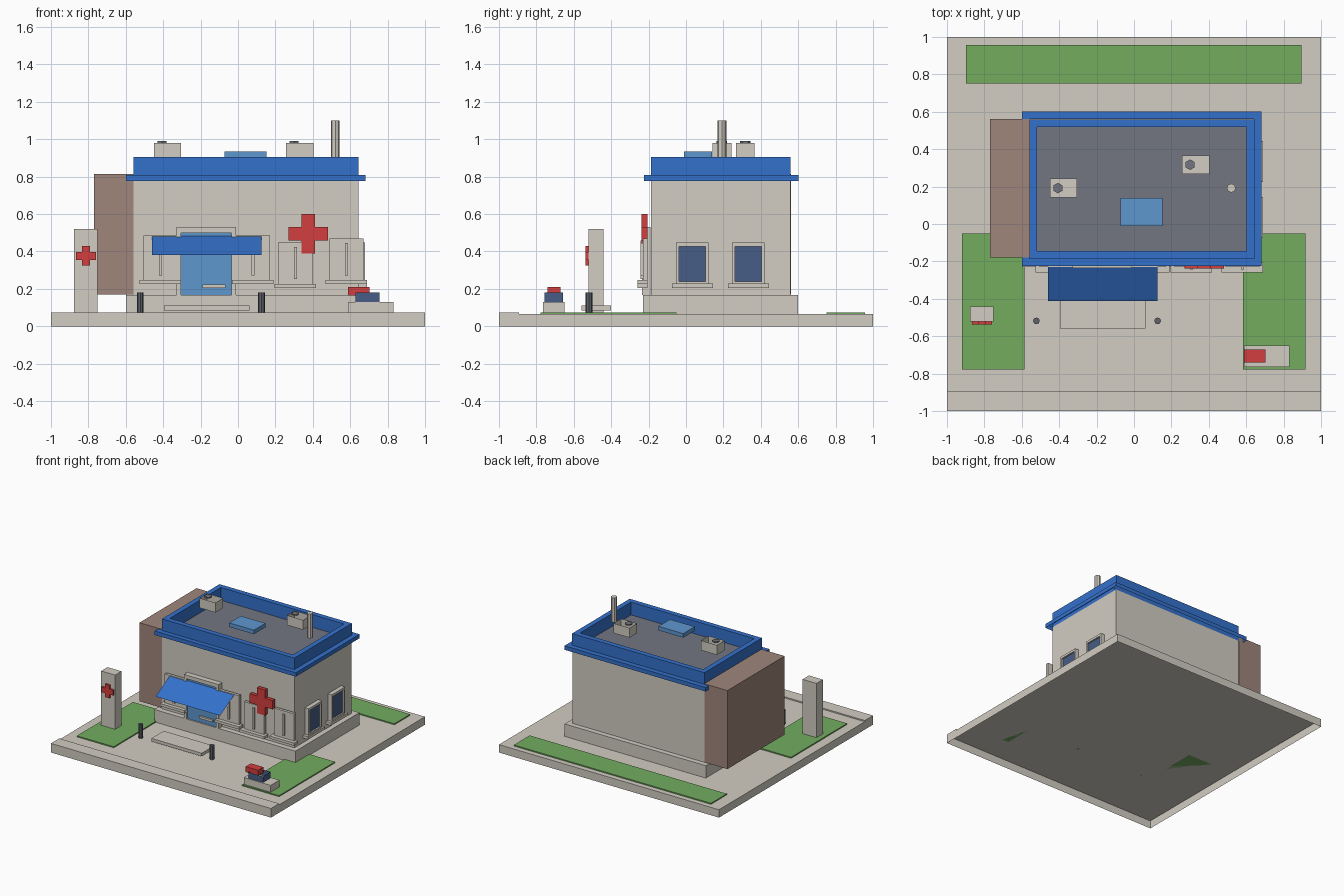
import bpy, bmesh

old = bpy.data.objects.get("Cube")
if old:
    bpy.data.objects.remove(old, do_unlink=True)


def material(name, rgb):
    lin = [((c / 255 + 0.055) / 1.055) ** 2.4 for c in rgb]
    m = bpy.data.materials.new(name)
    m.use_nodes = True
    m.diffuse_color = (*lin, 1)
    m.node_tree.nodes["Principled BSDF"].inputs["Base Color"].default_value = (*lin, 1)
    return m


STONE = material("warm stone", (210, 205, 195))
BLUE = material("trim blue", (52, 113, 204))
GLASS = material("door glass blue", (94, 151, 206))
NAVY = material("window navy", (70, 93, 134))
ROOF = material("roof grey", (114, 118, 128))
BROWN = material("annex brown", (159, 134, 123))
GREEN = material("lawn green", (115, 172, 95))
RED = material("cross red", (212, 62, 62))
DARK = material("post grey", (93, 97, 105))

BOTTOM, TOP = -1, 1


def finish(name, bm, mat):
    me = bpy.data.meshes.new(name)
    bm.to_mesh(me)
    bm.free()
    me.materials.append(mat)
    ob = bpy.data.objects.new(name, me)
    bpy.context.collection.objects.link(ob)


def add_box(bm, x, y, z):
    """Box from three (low, high) ranges."""
    geo = bmesh.ops.create_cube(bm, size=1)
    for v in geo["verts"]:
        for i, (a, b) in enumerate((x, y, z)):
            v.co[i] = (a + b) / 2 + v.co[i] * (b - a)


def boxes(name, mat, *ranges, open_side=0):
    """Several boxes in one object, optionally open at the top or bottom."""
    bm = bmesh.new()
    for r in ranges:
        add_box(bm, *r)
    if open_side:
        bm.normal_update()
        gone = [f for f in bm.faces if f.normal.z * open_side > 0.9]
        bmesh.ops.delete(bm, geom=gone, context="FACES_ONLY")
    finish(name, bm, mat)


def post(name, mat, x, y, z, radius, sides):
    bm = bmesh.new()
    geo = bmesh.ops.create_cone(bm, cap_ends=True, segments=sides, radius1=radius,
                                radius2=radius, depth=z[1] - z[0])
    bmesh.ops.translate(bm, verts=geo["verts"], vec=(x, y, sum(z) / 2))
    finish(name, bm, mat)


def rim(name, mat, x, y, z, t, open_side=0):
    """Rectangular ring of four walls, t thick."""
    inner = (y[0] + t, y[1] - t)
    boxes(name, mat,
          (x, (y[0], inner[0]), z), (x, (inner[1], y[1]), z),
          ((x[0], x[0] + t), inner, z), ((x[1] - t, x[1]), inner, z),
          open_side=open_side)


def cross(name, x, z, y, size, bar):
    h, b = size / 2, bar / 2
    boxes(name, RED, ((x - h, x + h), y, (z - b, z + b)),
          ((x - b, x + b), y, (z + b, z + h)), ((x - b, x + b), y, (z - h, z - b)))


# Ground slab (hollow underneath), pavement and lawns
boxes("ground_slab", STONE, ((-1, 1), (-1, 1), (0, 0.065)), open_side=BOTTOM)
boxes("front_pavement", STONE, ((-1, 1), (-1, -0.893), (0.065, 0.075)))
lawn_z = (0.065, 0.074)
boxes("back_lawn", GREEN, ((-0.897, 0.895), (0.752, 0.957), lawn_z))
boxes("right_lawn", GREEN, ((-0.92, -0.585), (-0.778, -0.05), lawn_z))
boxes("left_lawn", GREEN, ((0.583, 0.918), (-0.778, -0.05), lawn_z))

# Main building
boxes("plinth", STONE, ((-0.6, 0.683), (-0.23, 0.6), (0.065, 0.167)))
boxes("walls", STONE, ((-0.56, 0.643), (-0.187, 0.558), (0.167, 0.785)))
boxes("roof_deck", ROOF, ((-0.53, 0.61), (-0.15, 0.53), (0.785, 0.8)))
rim("cornice", BLUE, (-0.6, 0.683), (-0.225, 0.602), (0.777, 0.81), 0.041, open_side=BOTTOM)
rim("parapet", BLUE, (-0.56, 0.643), (-0.187, 0.56), (0.78, 0.905), 0.042)
boxes("annex", BROWN, ((-0.77, -0.56), (-0.18, 0.562), (0.17, 0.815)))

# Roof equipment
for side, x, y in (("right", -0.377, 0.192), ("left", 0.33, 0.317)):
    boxes(side + "_roof_vent", STONE,
          ((x - 0.073, x + 0.073), (y - 0.05, y + 0.05), (0.9, 0.98)), open_side=TOP)
    post(side + "_vent_fan", ROOF, x - 0.03, y, (0.98, 0.99), 0.028, 6)
boxes("skylight", GLASS, ((-0.073, 0.152), (-0.01, 0.14), (0.902, 0.935)))
post("chimney", STONE, 0.52, 0.192, (0.9, 1.1), 0.024, 8)


# Front windows: solid panel, raised centre bar and sill
def front_window(name, x, low, high):
    back, a, b = -0.207, x - 0.091, x + 0.091
    boxes(name + "_panel", STONE, ((a, b), (-0.23, back), (low, high)))
    boxes(name + "_bar", STONE,
          ((x - 0.008, x + 0.008), (-0.243, -0.23), (low + 0.025, high - 0.025)))
    boxes(name + "_sill", STONE,
          ((a - 0.02, b + 0.02), (-0.26, back), (low - 0.022, low)))


front_window("front_window_1", -0.415, 0.247, 0.485)
front_window("front_window_2", 0.08, 0.247, 0.485)
front_window("front_window_3", 0.307, 0.227, 0.45)
front_window("front_window_4", 0.58, 0.247, 0.47)

# Side windows: frame, dark glass plate and sill
for i, y in enumerate((0.034, 0.334), 1):
    name, x, t = f"side_window_{i}", (0.645, 0.68), 0.016
    a, b = y - 0.087, y + 0.087
    boxes(name + "_frame", STONE,
          (x, (a, a + t), (0.228, 0.447)), (x, (b - t, b), (0.228, 0.447)),
          (x, (a + t, b - t), (0.428, 0.447)), (x, (a + t, b - t), (0.228, 0.24)))
    boxes(name + "_glass", NAVY, ((0.66, 0.668), (a + t, b - t), (0.24, 0.428)))
    boxes(name + "_sill", STONE, ((0.643, 0.69), (y - 0.11, y + 0.11), (0.205, 0.228)))

# Entrance
boxes("door_glass", GLASS, ((-0.305, -0.035), (-0.22, -0.19), (0.167, 0.5)))
boxes("door_frame", STONE,
      ((-0.328, -0.305), (-0.235, -0.19), (0.167, 0.53)),
      ((-0.035, -0.012), (-0.235, -0.19), (0.167, 0.53)),
      ((-0.305, -0.035), (-0.235, -0.19), (0.5, 0.53)))
boxes("door_rail", STONE, ((-0.19, -0.067), (-0.235, -0.21), (0.205, 0.224)))
boxes("entrance_step", STONE, ((-0.395, 0.062), (-0.56, -0.4), (0.085, 0.11)))

# Sloping sheet awning
bm = bmesh.new()
bm.faces.new([bm.verts.new(p) for p in (
    (-0.46, -0.413, 0.38), (0.126, -0.413, 0.38),
    (0.126, -0.225, 0.482), (-0.46, -0.225, 0.482))])
finish("awning", bm, BLUE)

# Crosses and sign pillar
cross("wall_cross", 0.375, 0.495, (-0.238, -0.207), 0.21, 0.073)
boxes("sign_pillar", STONE, ((-0.878, -0.752), (-0.522, -0.44), (0.065, 0.52)))
cross("pillar_cross", -0.813, 0.377, (-0.538, -0.52), 0.106, 0.043)

# Bollards
for side, x in (("right", -0.522), ("left", 0.126)):
    post(side + "_bollard", DARK, x, -0.518, (0.065, 0.18), 0.018, 8)

# Parked vehicle
boxes("vehicle_body", STONE, ((0.588, 0.832), (-0.765, -0.65), (0.065, 0.13)))
boxes("vehicle_cabin", NAVY, ((0.627, 0.757), (-0.757, -0.657), (0.13, 0.18)), open_side=TOP)
boxes("vehicle_light", RED, ((0.588, 0.702), (-0.74, -0.672), (0.165, 0.21)))
